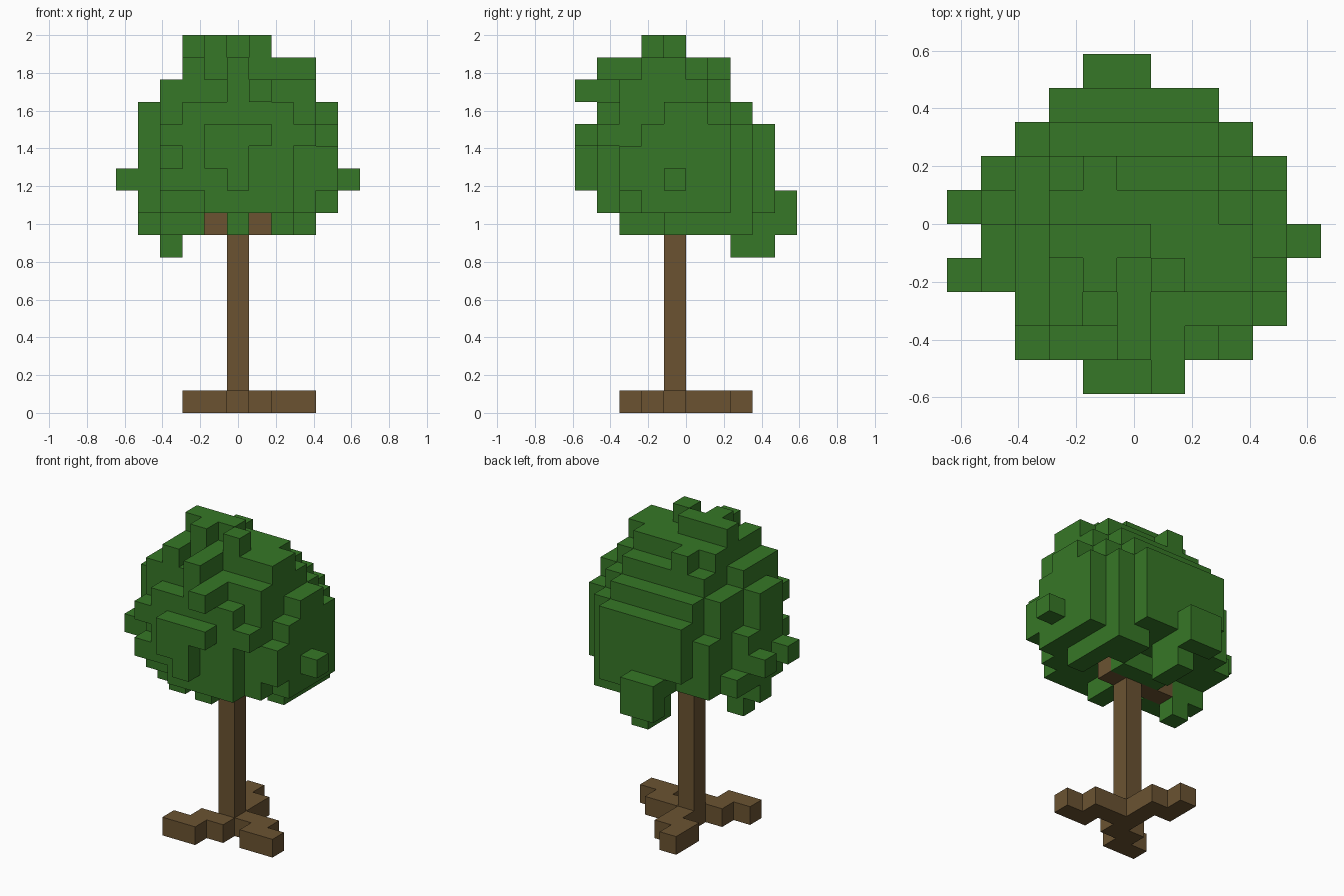
import bpy
import bmesh
import random
from mathutils import Vector

random.seed(4)
CELL = 2 / 17
STEPS = [(1, 0, 0), (-1, 0, 0), (0, 1, 0), (0, -1, 0), (0, 0, 1), (0, 0, -1)]

cube = bpy.data.objects.get("Cube")
if cube:
    bpy.data.objects.remove(cube)


def make_material(name, rgb):
    mat = bpy.data.materials.new(name)
    mat.use_nodes = True
    color = (*rgb, 1)
    mat.diffuse_color = color
    bsdf = next(n for n in mat.node_tree.nodes if n.type == "BSDF_PRINCIPLED")
    bsdf.inputs["Base Color"].default_value = color
    bsdf.inputs["Roughness"].default_value = 0.9
    return mat


def build_blocks(name, cells, mat, hidden=frozenset()):
    """Outer skin of a set of grid cells, skipping walls against hidden cells."""
    bm = bmesh.new()
    origin = Vector((-5.5, -5, 0))
    for cell in sorted(cells):
        for step in STEPS:
            neighbour = tuple(a + b for a, b in zip(cell, step))
            if neighbour in cells or neighbour in hidden:
                continue
            normal = Vector(step)
            side = Vector((step[1], step[2], step[0]))
            up = normal.cross(side)
            middle = Vector(cell) + origin + Vector((0.5, 0.5, 0.5)) + normal / 2
            corners = [(-1, -1), (1, -1), (1, 1), (-1, 1)]
            bm.faces.new([bm.verts.new((middle + (side * i + up * j) / 2) * CELL)
                          for i, j in corners])
    bmesh.ops.remove_doubles(bm, verts=bm.verts, dist=0.001)
    bmesh.ops.recalc_face_normals(bm, faces=bm.faces)
    mesh = bpy.data.meshes.new(name)
    bm.to_mesh(mesh)
    bm.free()
    mesh.materials.append(mat)
    obj = bpy.data.objects.new(name, mesh)
    bpy.context.collection.objects.link(obj)


def column(x, y, low, high):
    return {(x, y, z) for z in range(low, high + 1)}


def row(low, high, y, z):
    return {(x, y, z) for x in range(low, high + 1)}


bark = make_material("bark brown", (0.145, 0.086, 0.031))
leaf = make_material("leaf green", (0.037, 0.186, 0.020))

# Trunk, three crooked roots and short branches
trunk = column(5, 4, 0, 8)
root_paths = {
    "front_root": [(5, 3), (4, 3), (4, 2), (3, 2)],
    "side_root": [(6, 4), (7, 4), (7, 3), (8, 3)],
    "back_root": [(5, 5), (5, 6), (4, 6), (4, 7)],
}
roots = {name: {(x, y, 0) for x, y in path} for name, path in root_paths.items()}
branches = {(x, 4, 8) for x in (3, 4, 6)}
wood = trunk | branches | set().union(*roots.values())

# Widest reach of the crown along x for each row in y
reach = [(4, 6), (2, 8), (1, 9), (0, 9), (1, 10), (0, 9), (1, 9), (2, 8), (3, 7), (4, 5)]

# Crown layers: height, centre x, centre y, radius x, radius y, x limits, y limits
layers = [
    (9, 5, 4.7, 4.5, 4.3, (1, 9), (1, 8)),
    (10, 5, 4.4, 4.6, 4.4, (1, 9), (1, 8)),
    (11, 5, 4.2, 4.6, 4.4, (1, 9), (1, 8)),
    (12, 5, 4.2, 4.5, 4.3, (1, 9), (1, 8)),
    (13, 5, 4, 4.3, 3.6, (1, 9), (1, 7)),
    (14, 5, 3.8, 3.5, 3.1, (2, 8), (2, 6)),
]


def layer_cells(z, cx, cy, rx, ry, xs, ys):
    for y in range(ys[0], ys[1] + 1):
        low, high = max(xs[0], reach[y][0]), min(xs[1], reach[y][1])
        for x in range(low, high + 1):
            depth = abs((x - cx) / rx) ** 2.2 + abs((y - cy) / ry) ** 2.2
            if x < 3 and y > 4:
                depth += 0.06 * (z - 9)  # the back left corner leans inward
            yield (x, y, z), depth


crown = set()
for layer in layers:
    for cell, depth in layer_cells(*layer):
        if depth < 1 + random.uniform(-0.15, 0.06):
            crown.add(cell)
crown.discard((3, 8, 9))

# Flat cap under the tuft
crown |= row(3, 8, 3, 15) | row(3, 8, 4, 15) | row(3, 7, 5, 15)
crown |= {(3, 2, 15), (5, 2, 15), (4, 6, 15)}

# Ragged hem under the crown, open in front of the branches
for cell, depth in layer_cells(8, 4.7, 5.3, 4, 4, (1, 8), (2, 9)):
    x, y, z = cell
    kept_open = x > 3 and y < 5 or x < 5 and y > 5
    if 0.25 < depth < 1 and random.random() < 0.5 and not kept_open:
        crown.add(cell)
crown |= {(x, y, 8) for x, y in [(1, 4), (2, 4), (3, 3), (5, 2), (5, 3), (8, 4), (8, 5),
                                 (7, 6), (4, 5), (5, 5), (6, 5), (5, 7), (5, 8), (5, 9)]}
crown |= {(2, 4, 7), (5, 7, 7), (5, 8, 7)}
crown |= column(4, 9, 8, 9) | {(5, 9, 9)}

# Front ridge: a stepped slab low down, then a narrow climb to the top
crown |= column(4, 0, 11, 12) | column(5, 0, 10, 12) | {(6, 0, 12), (6, 0, 14)}
crown |= column(5, 1, 13, 15) | column(6, 1, 13, 14) | {(7, 1, 13)}

# Side shoulders
crown |= column(9, 2, 10, 11) | column(9, 6, 9, 12) | column(8, 2, 13, 14)
crown |= column(9, 4, 9, 13) | column(9, 5, 9, 13) | column(1, 4, 9, 13)

# Twigs sticking out of the sides and the top tuft
crown |= {(0, 3, 10), (0, 5, 10), (10, 4, 10)}
crown |= row(3, 5, 4, 16) | {(4, 3, 16), (6, 3, 16)}
crown -= wood

build_blocks("trunk", trunk, bark, wood | crown)
for name, cells in roots.items():
    build_blocks(name, cells, bark, wood)
build_blocks("branches", branches, bark, wood | crown)
build_blocks("leaf_crown", crown, leaf, wood)
